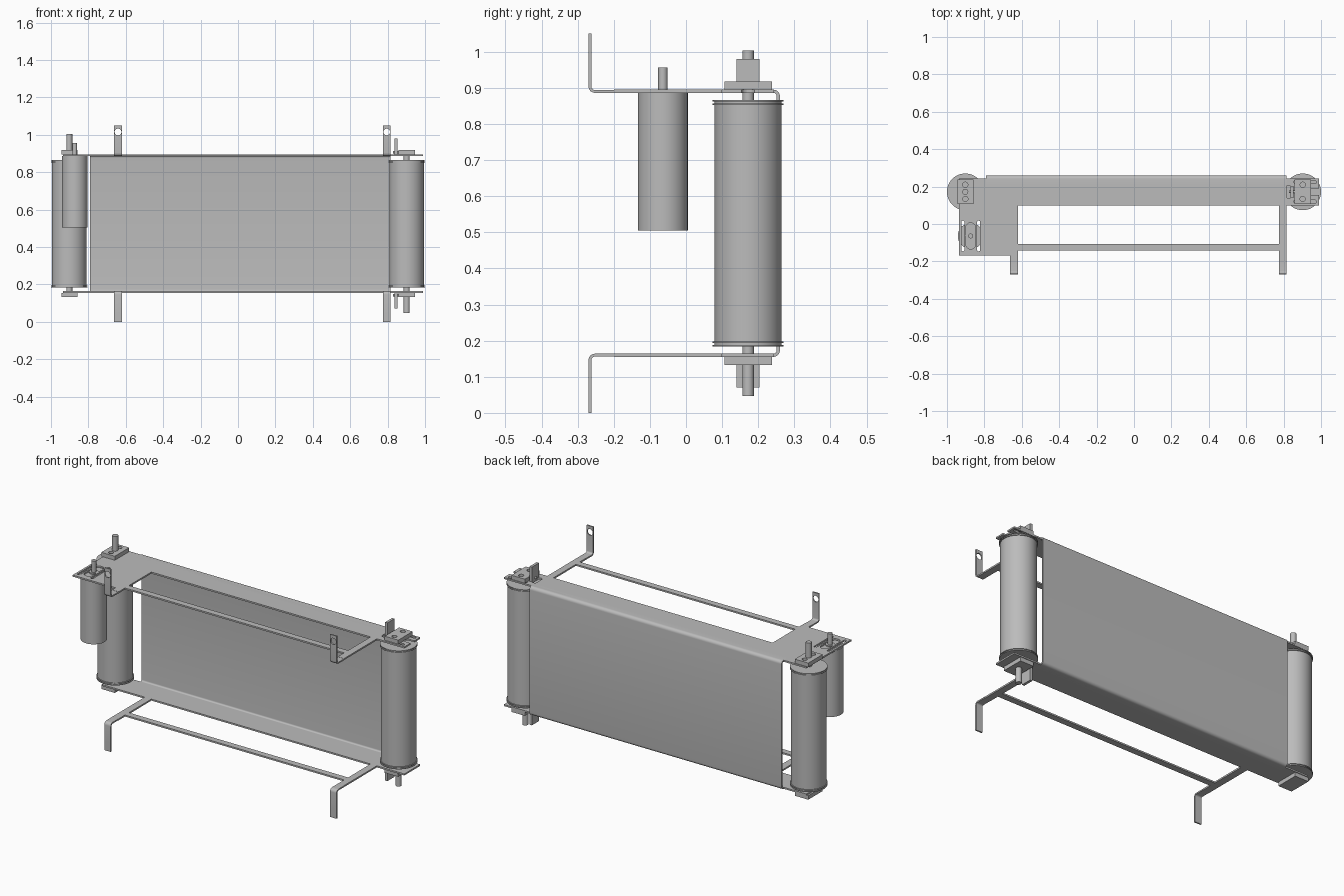
import bpy, bmesh, math
from mathutils import Vector, Matrix

if "Cube" in bpy.data.objects:
    bpy.data.objects.remove(bpy.data.objects["Cube"])

steel = bpy.data.materials.new("grey_steel")
steel.use_nodes = True
GREY = (0.5, 0.5, 0.5, 1)
steel.diffuse_color = GREY
steel.node_tree.nodes["Principled BSDF"].inputs["Base Color"].default_value = GREY

MID = 0.525            # height of the mirror plane
TOP, T = 0.895, 0.009  # plate top face and sheet thickness
END_X, ROLL_Y = 0.902, 0.172
MOTOR_X, MOTOR_Y = -0.873, -0.064


def finish(name, bm, smooth=False):
    bmesh.ops.recalc_face_normals(bm, faces=bm.faces)
    me = bpy.data.meshes.new(name)
    bm.to_mesh(me)
    bm.free()
    me.materials.append(steel)
    ob = bpy.data.objects.new(name, me)
    bpy.context.collection.objects.link(ob)
    if smooth:
        bpy.ops.object.select_all(action='DESELECT')
        ob.select_set(True)
        bpy.context.view_layer.objects.active = ob
        bpy.ops.object.shade_smooth_by_angle(angle=math.radians(35))
    return ob


def prism(bm, pts, offset):
    """Extrude a planar outline by an offset vector."""
    face = bm.faces.new([bm.verts.new(p) for p in pts])
    new = bmesh.ops.extrude_face_region(bm, geom=[face])["geom"]
    verts = [g for g in new if isinstance(g, bmesh.types.BMVert)]
    bmesh.ops.translate(bm, verts=verts, vec=Vector(offset))


def box(bm, x0, x1, y0, y1, z0, z1):
    prism(bm, [(x0, y0, z0), (x1, y0, z0), (x1, y1, z0), (x0, y1, z0)], (0, 0, z1 - z0))


def cyl(bm, x, y, z0, z1, r, segs=48):
    bmesh.ops.create_cone(bm, cap_ends=True, segments=segs, radius1=r, radius2=r,
                          depth=z1 - z0, matrix=Matrix.Translation((x, y, (z0 + z1) / 2)))


def slot(bm, x, y, half_x, half_y, r):
    """Rounded slot cutter through the plate level."""
    pts = []
    for i in range(24):
        a = 2 * math.pi * (i + 0.5) / 24
        sx, sy = math.copysign(half_x - r, math.cos(a)), math.copysign(half_y - r, math.sin(a))
        pts.append((x + sx + r * math.cos(a), y + sy + r * math.sin(a), TOP - 0.04))
    prism(bm, pts, (0, 0, 0.1))


def cut(ob, bm):
    cutter = finish(ob.name + "_cutter", bm)
    cutter.hide_render = True
    cutter.hide_viewport = True
    mod = ob.modifiers.new("holes", 'BOOLEAN')
    mod.operation, mod.object, mod.solver = 'DIFFERENCE', cutter, 'EXACT'


def ribbon(path, t):
    """Closed outline of a strip in the yz plane, offset to one side of a path."""
    inner = []
    for i, p in enumerate(path):
        a, b = path[max(i - 1, 0)], path[min(i + 1, len(path) - 1)]
        d = (Vector(b) - Vector(a)).normalized()
        inner.append((p[0] - d.y * t, p[1] + d.x * t))
    return path + inner[::-1]


def arc(cy, cz, r, a0, a1, n=6):
    return [(cy + r * math.cos(math.radians(a0 + (a1 - a0) * i / n)),
             cz + r * math.sin(math.radians(a0 + (a1 - a0) * i / n))) for i in range(n + 1)]


def flip(bm, upper):
    """Lower parts are the upper parts mirrored about the mid height."""
    if not upper:
        for v in bm.verts:
            v.co.z = 2 * MID - v.co.z
    return bm


# Rear wall, a sheet bent forward at both edges
R, WALL_Y = 0.018, 0.26
path = [(0.2, 2 * MID - TOP)] + arc(WALL_Y - R, 2 * MID - TOP + R, R, -90, 0)
path += arc(WALL_Y - R, TOP - R, R, 0, 90) + [(0.2, TOP)]
bm = bmesh.new()
prism(bm, [(-0.79, y, z) for y, z in ribbon(path, T)], (1.605, 0, 0))
finish("rear_wall", bm, True)

for upper in (True, False):
    level = "upper" if upper else "lower"

    # Flat plate, the upper one carries a wide motor tab
    rail, arm_l, arm_r = 0.098, -0.62, 0.775
    outline = [(arm_l, rail), (arm_r, rail), (arm_r, -0.2), (0.815, -0.2),
               (0.815, rail), (0.99, rail), (0.99, 0.242), (-0.935, 0.242)]
    if upper:
        outline += [(-0.935, -0.168), (-0.662, -0.168), (-0.662, -0.2), (arm_l, -0.2)]
    else:
        outline += [(-0.935, rail), (-0.662, rail), (-0.662, -0.2), (arm_l, -0.2)]
    bm = bmesh.new()
    prism(bm, [(x, y, TOP - T) for x, y in outline], (0, 0, T))
    plate = finish(level + "_plate", flip(bm, upper))
    cutters = bmesh.new()
    for y in (-0.052, 0.052):
        slot(cutters, 0.915, ROLL_Y + y, 0.06, 0.008, 0.007)
    slot(cutters, 0.985, ROLL_Y, 0.05, 0.018, 0.017)
    slot(cutters, 0.827, ROLL_Y, 0.013, 0.035, 0.012)
    if upper:
        for x in (-0.042, 0.042):
            slot(cutters, MOTOR_X + x, MOTOR_Y, 0.008, 0.082, 0.0078)
        slot(cutters, MOTOR_X, MOTOR_Y, 0.026, 0.07, 0.025)
    cut(plate, flip(cutters, upper))

    # Cross bar between the arms
    bm = bmesh.new()
    box(bm, arm_l - 0.002, arm_r + 0.002, -0.142, -0.106, TOP - T, TOP)
    finish(level + "_cross_bar", flip(bm, upper))

    # Bent mounting arms with a screw hole
    for side, x0 in (("right", -0.662), ("left", arm_r)):
        path = [(-0.2, TOP - T)] + arc(-0.27 + R, TOP - T + R, R, 270, 180) + [(-0.27, 1.05)]
        outline = ribbon(path, -T + 0.001)
        bm = bmesh.new()
        prism(bm, [(x0, y, z) for y, z in outline], (0.041, 0, 0))
        arm = finish(f"{level}_{side}_arm", flip(bm, upper), True)
        hole = bmesh.new()
        cyl(hole, 0, 0, -0.04, 0.04, 0.018, 24)
        bmesh.ops.transform(hole, verts=hole.verts,
                            matrix=Matrix.Translation((x0 + 0.0205, -0.266, 1.015))
                            @ Matrix.Rotation(math.pi / 2, 4, 'X'))
        cut(arm, flip(hole, upper))

    # Bearing blocks with two screw holes each
    for side, x in (("right", -END_X), ("left", END_X)):
        bm = bmesh.new()
        box(bm, x - 0.043, x + 0.043, 0.107, 0.238, TOP, TOP + 0.023)
        block = finish(f"{level}_{side}_bearing_block", flip(bm, upper))
        holes = bmesh.new()
        for y in (-0.038, 0.038):
            cyl(holes, x, ROLL_Y + y, TOP + 0.004, TOP + 0.05, 0.014, 24)
        cut(block, flip(holes, upper))

    # Tensioner tab with an adjusting screw
    bm = bmesh.new()
    box(bm, 0.838, 0.853, 0.14, 0.204, TOP - T, 0.98)
    finish(level + "_tensioner_tab", flip(bm, upper))
    bm = bmesh.new()
    cyl(bm, 0, 0, -0.02, 0.02, 0.007, 16)
    bmesh.ops.transform(bm, verts=bm.verts, matrix=Matrix.Translation((0.85, ROLL_Y, 0.907))
                        @ Matrix.Rotation(math.pi / 2, 4, 'Y'))
    finish(level + "_adjusting_screw", flip(bm, upper), True)

# Rollers with paired rims, and their shafts
for side, x, low, high in (("right", -END_X, 0.135, 1.003), ("left", END_X, 0.047, 0.915)):
    bm = bmesh.new()
    cyl(bm, x, ROLL_Y, 0.186, 0.864, 0.093, 64)
    finish(side + "_roller", bm, True)
    bm = bmesh.new()
    for z in (0.184, 0.193, 0.853, 0.862):
        cyl(bm, x, ROLL_Y, z, z + 0.004, 0.098, 64)
    finish(side + "_roller_rims", bm, True)
    bm = bmesh.new()
    cyl(bm, x, ROLL_Y, low, high, 0.016, 32)
    finish(side + "_shaft", bm, True)

# Drive motor under the wide tab
bm = bmesh.new()
cyl(bm, MOTOR_X, MOTOR_Y, 0.505, TOP - T, 0.069, 64)
finish("motor_body", bm, True)
bm = bmesh.new()
cyl(bm, MOTOR_X, MOTOR_Y, 0.87, 0.957, 0.013, 32)
finish("motor_shaft", bm, True)
bm = bmesh.new()
cyl(bm, MOTOR_X, MOTOR_Y, 0.87, TOP - 0.002, 0.024, 32)
finish("motor_collar", bm, True)
